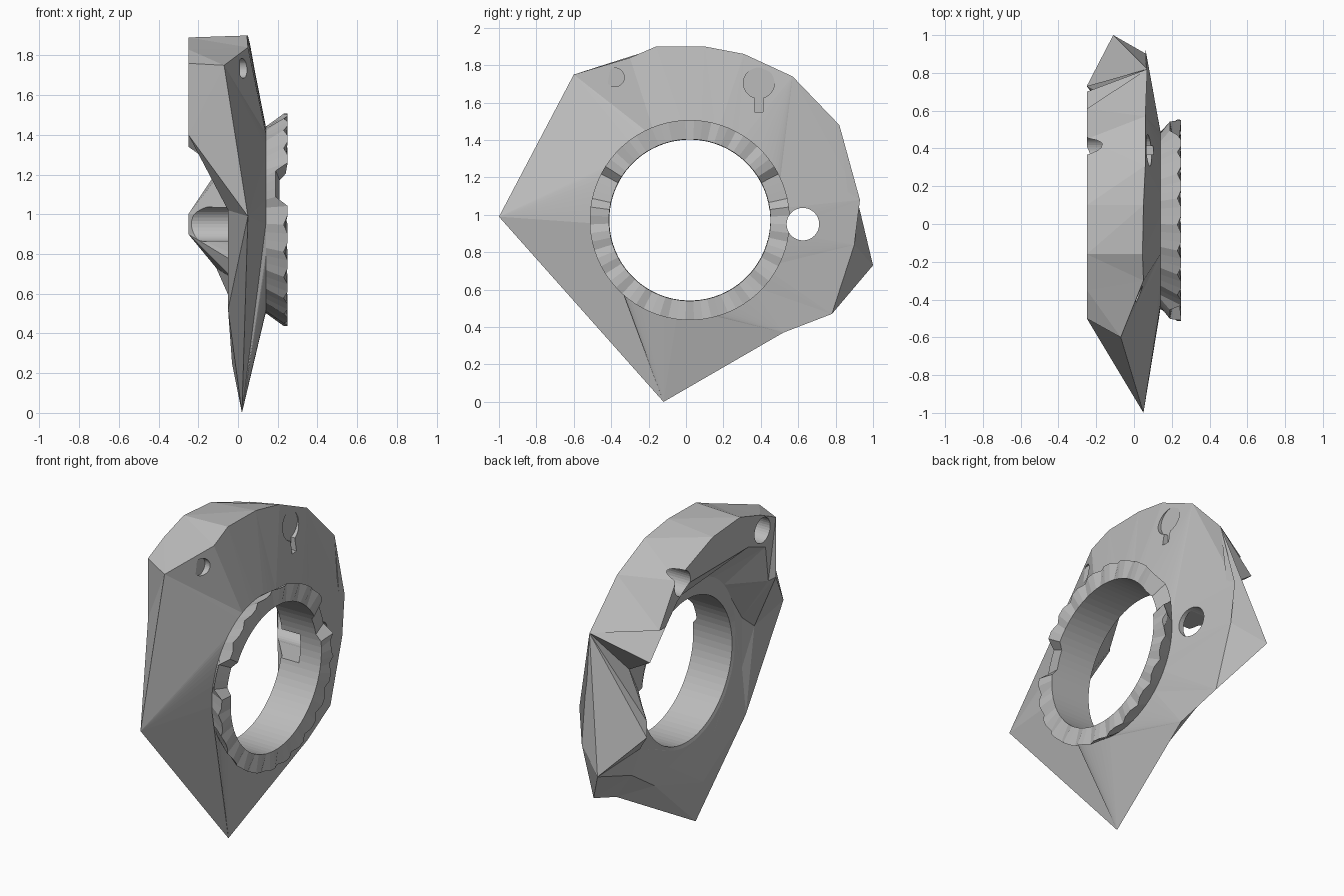
import bpy, bmesh, math
from mathutils import Matrix

cube = bpy.data.objects.get("Cube")
if cube:
    bpy.data.objects.remove(cube, do_unlink=True)

CY, CZ, N = 0.02, 0.972, 72

grey = bpy.data.materials.new("plain grey")
grey.use_nodes = True
grey.diffuse_color = (0.5, 0.5, 0.5, 1)
grey.node_tree.nodes["Principled BSDF"].inputs["Base Color"].default_value = (0.5, 0.5, 0.5, 1)


def angle(v):
    return math.atan2(v.co.z - CZ, v.co.y - CY) % math.tau


def loop(bm, pts):
    """Vertices from (y, z, x) points, sorted around the bore."""
    return sorted([bm.verts.new((x, y, z)) for y, z, x in pts], key=angle)


def ring(bm, r, x):
    """Circle around the bore; r and x are functions of the angle in degrees."""
    pts = []
    for i in range(N):
        deg = 360 * (i + 0.5) / N
        a = math.radians(deg)
        pts.append((CY + r(deg) * math.cos(a), CZ + r(deg) * math.sin(a), x(deg)))
    return loop(bm, pts)


def zipper(bm, a, b):
    """Join two loops of different counts with triangles, by angle."""
    i = j = 0
    na, nb = len(a), len(b)
    while i < na or j < nb:
        ta = angle(a[i % na]) + math.tau * (i // na)
        tb = angle(b[j % nb]) + math.tau * (j // nb)
        if j == nb or (i < na and ta <= tb):
            bm.faces.new((a[i % na], a[(i + 1) % na], b[j % nb]))
            i += 1
        else:
            bm.faces.new((a[i % na], b[(j + 1) % nb], b[j % nb]))
            j += 1


def bridge(bm, a, b):
    for i in range(N):
        k = (i + 1) % N
        bm.faces.new((a[i], a[k], b[k], b[i]))


def make(name, bm):
    bmesh.ops.recalc_face_normals(bm, faces=bm.faces)
    me = bpy.data.meshes.new(name)
    bm.to_mesh(me)
    bm.free()
    me.materials.append(grey)
    ob = bpy.data.objects.new(name, me)
    bpy.context.collection.objects.link(ob)
    return ob


# Collar lip height: fine notches, with a dip on either side
def lip(deg):
    if 12 < deg < 30 or 150 < deg < 168:
        return 0.19
    return 0.23 if deg % 15 < 5 else 0.25


# Faceted plate with a raised collar round the bore
bm = bmesh.new()
# Front edge of the plate
outline = loop(bm, [
    (0.9, 0.84, 0.065), (0.93, 1.08, 0.06), (0.57, 1.74, 0.06),
    (0.31, 1.86, 0.06), (0.1, 1.9, 0.05), (-0.16, 1.9, 0.045), (-0.3, 1.84, 0.05),
    (-0.6, 1.75, -0.07), (-1.0, 0.99, 0.05), (-0.12, 0.0, 0.02), (0.52, 0.37, 0.10),
    (0.78, 0.47, 0.07)])
# Rear outer edge: side corner, raised top block and thin lower part
crest = loop(bm, [
    (1.0, 0.73, -0.11), (0.82, 1.48, 0.07), (0.61, 1.5, -0.25), (0.45, 1.74, -0.25),
    (0.1, 1.87, -0.25), (-0.16, 1.89, -0.25), (-0.35, 1.83, -0.25), (-0.5, 1.76, -0.25),
    (-0.5, 1.4, -0.25), (-0.58, 1.02, -0.05), (-0.5, 0.52, -0.05), (-0.12, 0.25, -0.03),
    (0.3, 0.38, 0.0), (0.56, 0.55, -0.03)])
# Rear inner edge: side boss and the rim of the hollow in the top block
shelf = loop(bm, [
    (0.73, 0.9, -0.25), (0.73, 1.0, -0.25), (0.64, 1.23, -0.07), (0.70, 1.34, -0.25),
    (0.55, 1.5, -0.25), (0.44, 1.61, -0.25), (0.32, 1.68, -0.25), (-0.24, 1.68, -0.25),
    (-0.4, 1.62, -0.25), (-0.47, 1.38, -0.22), (-0.49, 1.1, -0.03), (-0.49, 0.8, -0.03),
    (-0.2, 0.46, -0.03), (0.2, 0.46, -0.02), (0.48, 0.68, -0.03)])
neck = ring(bm, lambda d: 0.47, lambda d: 0.14)
flare = ring(bm, lambda d: 0.535, lip)
mouth = ring(bm, lambda d: 0.432, lambda d: min(lip(d) + 0.02, 0.24))
back = ring(bm, lambda d: 0.43, lambda d: -0.02)
foot = ring(bm, lambda d: 0.45 + 0.1 * max(0, math.sin(math.radians(d))) ** 2,
            lambda d: -0.025 - 0.03 * max(0, math.sin(math.radians(d))))
zipper(bm, outline, neck)
for a, b in ((neck, flare), (flare, mouth), (mouth, back), (back, foot)):
    bridge(bm, a, b)
zipper(bm, foot, shelf)
zipper(bm, shelf, crest)
zipper(bm, crest, outline)
plate = make("faceted_collar_plate", bm)


# Cutters for the pin holes and slots
def cut(name, y, z, x0, x1, r=None, size=None):
    bm = bmesh.new()
    where = Matrix.Translation(((x0 + x1) / 2, y, z))
    if r:
        bmesh.ops.create_cone(bm, cap_ends=True, segments=32, radius1=r, radius2=r,
                              depth=x1 - x0,
                              matrix=where @ Matrix.Rotation(math.pi / 2, 4, 'Y'))
    else:
        bmesh.ops.create_cube(bm, size=1, matrix=where @ Matrix.Diagonal(
            (x1 - x0, size[0], size[1], 1)))
    ob = make(name, bm)
    ob.hide_render = True
    mod = plate.modifiers.new(name, 'BOOLEAN')
    mod.operation = 'DIFFERENCE'
    mod.solver = 'EXACT'
    mod.object = ob


cut("side_hole_cutter", 0.625, 0.95, -0.4, 0.4, r=0.087)
cut("side_slot_cutter", 0.51, 0.95, -0.4, 0.1, size=(0.23, 0.168))
cut("keyhole_cutter", 0.39, 1.705, 0.065, 0.3, r=0.083)
cut("keyhole_slot_cutter", 0.39, 1.60, 0.065, 0.3, size=(0.045, 0.1))
cut("rear_pin_cutter", 0.39, 1.70, -0.4, -0.05, r=0.075)
cut("front_pin_cutter", -0.37, 1.73, -0.4, -0.1, r=0.075)
cut("small_recess_cutter", -0.38, 1.735, 0.01, 0.2, r=0.05)

# Bake the cuts and drop the cutters
deps = bpy.context.evaluated_depsgraph_get()
baked = bpy.data.meshes.new_from_object(plate.evaluated_get(deps))
cutters = [m.object for m in plate.modifiers]
plate.modifiers.clear()
plate.data = baked
for ob in cutters:
    bpy.data.objects.remove(ob, do_unlink=True)
